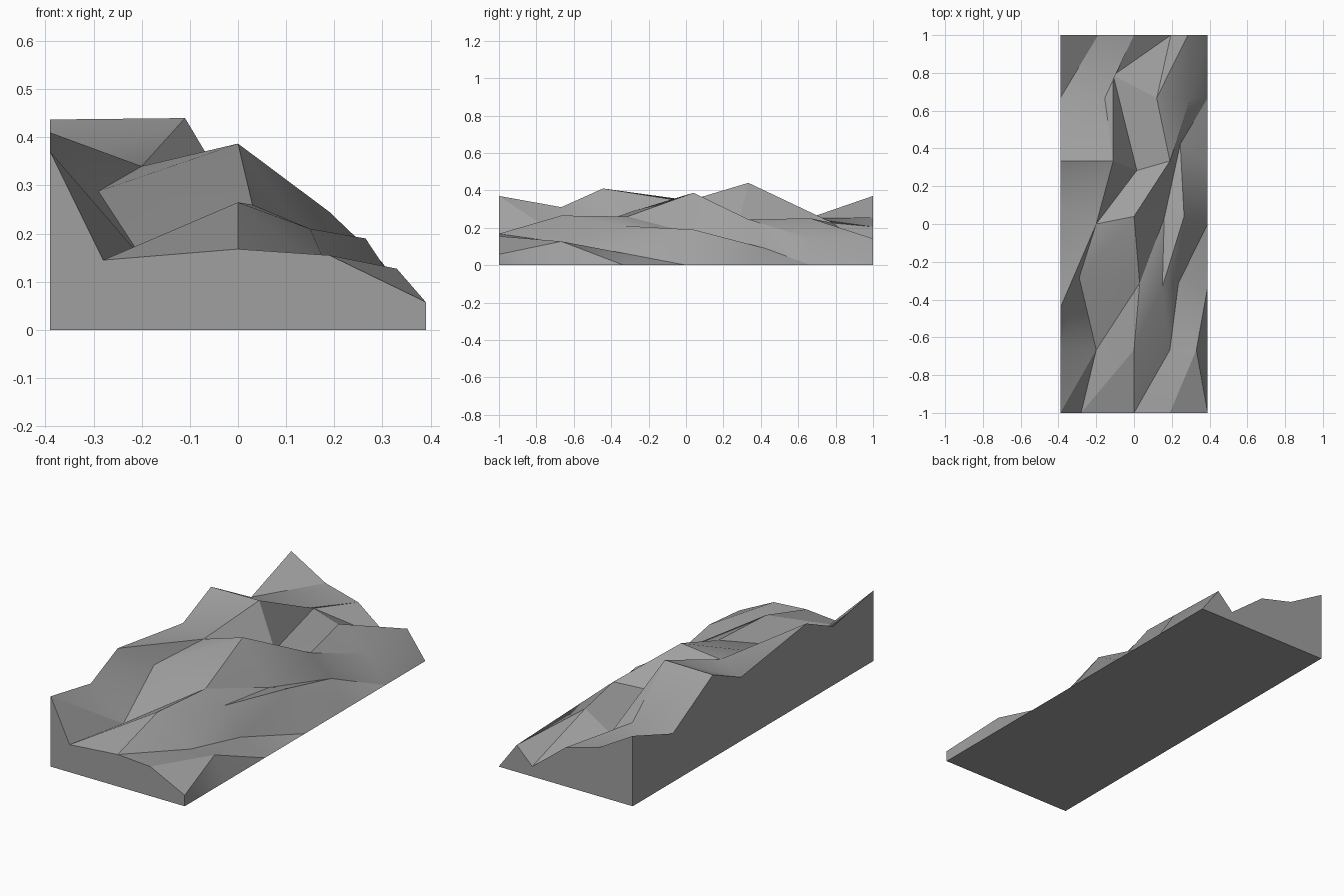
import bpy, bmesh, math

cube = bpy.data.objects.get("Cube")
if cube:
    bpy.data.objects.remove(cube, do_unlink=True)

HALF_WIDTH = 0.39

# Cross-section profiles from front to back: (x, height) from the high side down to the slope foot
profiles = [
    [(-.39, .37), (-.28, .145), (0, .168), (.19, .155), (.39, .058)],
    [(-.39, .31), (-.2, .15), (0, .265), (.19, .12), (.33, .127)],
    [(-.39, .41), (-.29, .288), (.03, .26), (.15, .21), (.235, .06)],
    [(-.39, .335), (-.2, .34), (0, .387), (.16, .17), (.265, .19)],
    [(-.39, .437), (-.11, .44), (.015, .23), (.19, .245), (.245, .09)],
    [(-.39, .255), (-.155, .25), (-.11, .225), (.12, .25), (.3, .14)],
    [(-.39, .37), (-.19, .255), (0, .205), (.195, .053), (.285, .142)],
]
# Rocks pushed forward or back from their row: (row, column) -> shift in y
shifts = {(2, 0): -.11, (2, 1): .05, (2, 2): .02, (2, 4): .02, (3, 0): .1,
          (3, 2): .04, (3, 3): .03, (3, 4): .04, (4, 2): -.05, (4, 4): .09, (5, 2): .12}


def make_material(name, value):
    mat = bpy.data.materials.new(name)
    mat.use_nodes = True
    color = (value, value, value, 1)
    mat.diffuse_color = color
    bsdf = mat.node_tree.nodes["Principled BSDF"]
    bsdf.inputs["Base Color"].default_value = color
    bsdf.inputs["Roughness"].default_value = 0.9
    return mat


bm = bmesh.new()

# Surface points, each row ending at the ground on the low side
grid = []
for r, profile in enumerate(profiles):
    y = -1 + r / 3
    row = [bm.verts.new((x, y + shifts.get((r, c), 0), z)) for c, (x, z) in enumerate(profile)]
    row.append(bm.verts.new((HALF_WIDTH, y, 0)))
    grid.append(row)

# Rocky top, two triangles per cell
for near, far in zip(grid, grid[1:]):
    for c in range(len(near) - 1):
        bm.faces.new((near[c], near[c + 1], far[c + 1]))
        bm.faces.new((near[c], far[c + 1], far[c]))

# Flat front, back, high side and underside
front_foot = bm.verts.new((-HALF_WIDTH, -1, 0))
back_foot = bm.verts.new((-HALF_WIDTH, 1, 0))
high_side = [row[0] for row in grid]
low_side = [row[-1] for row in grid]
bm.faces.new([front_foot] + grid[0][::-1])
bm.faces.new([back_foot] + grid[-1])
bm.faces.new([front_foot] + high_side + [back_foot])
bm.faces.new([front_foot] + low_side + [back_foot])
bmesh.ops.recalc_face_normals(bm, faces=bm.faces)

mesh = bpy.data.meshes.new("rocky_slope")
bm.to_mesh(mesh)
bm.free()
mesh.materials.append(make_material("grey rock", 0.35))

slope = bpy.data.objects.new("rocky_slope", mesh)
bpy.context.collection.objects.link(slope)
bpy.context.view_layer.objects.active = slope
slope.select_set(True)
bpy.ops.object.shade_smooth_by_angle(angle=math.radians(30))
